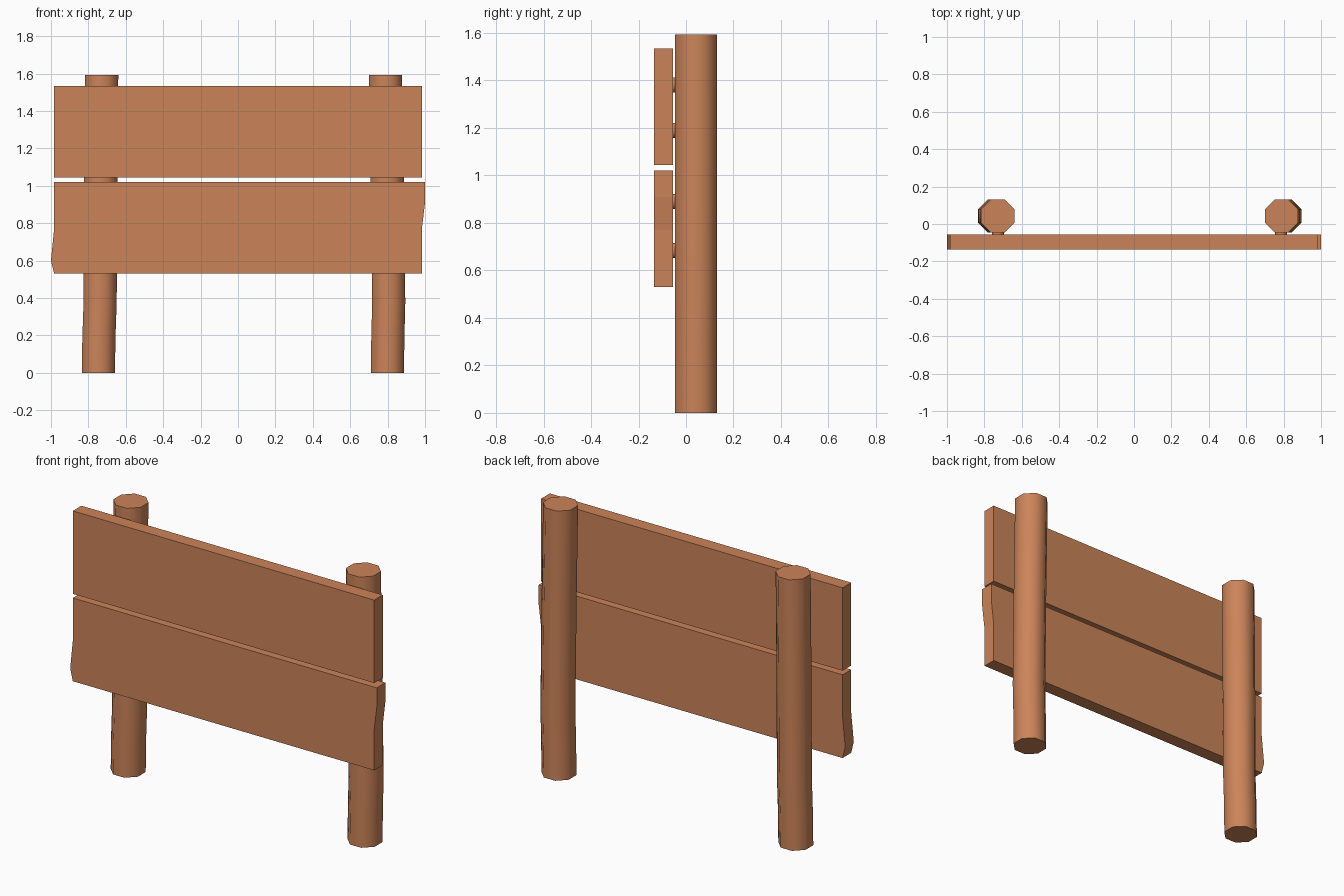
import bpy, bmesh, math

if "Cube" in bpy.data.objects:
    bpy.data.objects.remove(bpy.data.objects["Cube"])

wood = bpy.data.materials.new("wood")
wood.diffuse_color = (0.6, 0.23, 0.1, 1)
wood.use_nodes = True
wood.node_tree.nodes["Principled BSDF"].inputs["Base Color"].default_value = wood.diffuse_color


def finish(name, bm, smooth=False):
    bmesh.ops.recalc_face_normals(bm, faces=bm.faces)
    me = bpy.data.meshes.new(name)
    bm.to_mesh(me)
    bm.free()
    me.materials.append(wood)
    if smooth:
        me.polygons.foreach_set("use_smooth", [True] * len(me.polygons))
        me.set_sharp_from_angle(angle=math.radians(50))
    ob = bpy.data.objects.new(name, me)
    bpy.context.collection.objects.link(ob)
    return ob


def tube(name, centers, radius, axis="z", sides=8):
    """Loft an octagon (flats on the axes) through the given centres."""
    bm = bmesh.new()
    rings = []
    for x, y, z in centers:
        ring = []
        for i in range(sides):
            a = 2 * math.pi * (i + 0.5) / sides
            u, v = radius * math.cos(a), radius * math.sin(a)
            co = (x + u, y + v, z) if axis == "z" else (x + u, y, z + v)
            ring.append(bm.verts.new(co))
        rings.append(ring)
    for r, s in zip(rings, rings[1:]):
        for i in range(sides):
            j = (i + 1) % sides
            bm.faces.new((r[i], r[j], s[j], s[i]))
    bm.faces.new(rings[0])
    bm.faces.new(rings[-1])
    return finish(name, bm, True)


def board(name, left, right):
    """Plank from matching left/right edge outlines (x, z), top to bottom."""
    bm = bmesh.new()
    outline = left + right[::-1]
    front = bm.faces.new([bm.verts.new((x, -0.135, z)) for x, z in outline])
    ext = bmesh.ops.extrude_face_region(bm, geom=[front])
    bmesh.ops.translate(bm, vec=(0, 0.08, 0),
                        verts=[v for v in ext["geom"] if isinstance(v, bmesh.types.BMVert)])
    return finish(name, bm)


# Planks: straight upper one, lower one with worn ends
board("upper_board", [(-0.983, 1.534), (-0.983, 1.045)],
      [(0.983, 1.534), (0.983, 1.045)])
board("lower_board",
      [(-0.983, 1.021), (-0.983, 0.77), (-1.0, 0.60), (-0.983, 0.53)],
      [(1.0, 1.021), (1.0, 0.91), (0.983, 0.77), (0.983, 0.53)])

# Slightly crooked octagonal posts
R = 0.0885 / math.cos(math.pi / 8)
LEFT = [(-0.746, 0), (-0.744, 0.18), (-0.737, 0.38), (-0.734, 1.03), (-0.7285, 1.593)]
RIGHT = [(0.799, 0), (0.801, 0.18), (0.806, 0.38), (0.798, 1.03), (0.7885, 1.593)]
for side, path in (("left", LEFT), ("right", RIGHT)):
    tube(f"{side}_post", [(x, 0.0425, z) for x, z in path], R)

# Pegs joining planks to posts
for side, x in (("left", -0.727), ("right", 0.786)):
    for k, z in enumerate((0.684, 0.891, 1.189, 1.381)):
        tube(f"{side}_peg_{k + 1}", [(x, -0.06, z), (x, -0.03, z)], 0.034, "y")
